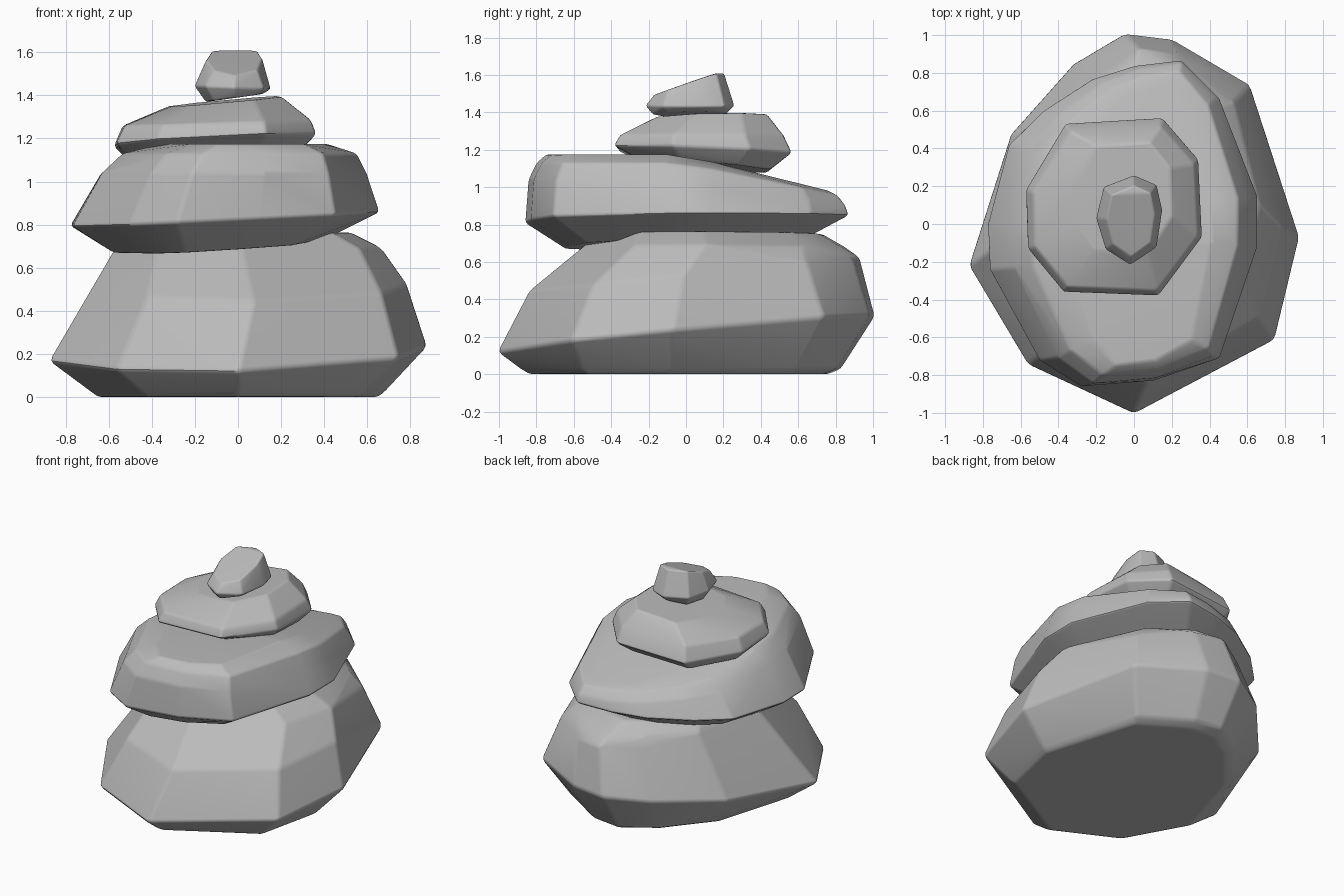
import bpy
import bmesh
import math

default_cube = bpy.data.objects.get("Cube")
if default_cube:
    bpy.data.objects.remove(default_cube, do_unlink=True)

# One grey for all the stones
stone_grey = bpy.data.materials.new("stone grey")
stone_grey.use_nodes = True
colour = (0.5, 0.5, 0.5, 1.0)
stone_grey.diffuse_color = colour
shader = next(n for n in stone_grey.node_tree.nodes if n.type == "BSDF_PRINCIPLED")
shader.inputs["Base Color"].default_value = colour
shader.inputs["Roughness"].default_value = 0.8


def layer(outline, height, scale=(1, 1), shift=(0, 0), tilt=(0, 0), cap=9):
    """Scaled copy of an outline on a tilted plane, cut off level at the cap."""
    points = []
    for px, py in outline:
        x = px * scale[0] + shift[0]
        y = py * scale[1] + shift[1]
        z = height + x * tilt[0] + y * tilt[1]
        points.append((x, y, min(z, cap)))
    return points


def make_stone(name, layers, edge_width):
    """Wrap the layers in a convex skin, then wear down its edges."""
    bm = bmesh.new()
    for points in layers:
        for point in points:
            bm.verts.new(point)
    hull = bmesh.ops.convex_hull(bm, input=bm.verts[:])
    unused = {g for g in hull["geom_interior"] + hull["geom_unused"]
              if isinstance(g, bmesh.types.BMVert)}
    bmesh.ops.delete(bm, geom=list(unused), context="VERTS")
    bmesh.ops.dissolve_limit(bm, angle_limit=math.radians(4),
                             verts=bm.verts[:], edges=bm.edges[:])
    bmesh.ops.recalc_face_normals(bm, faces=bm.faces[:])
    sharp = [e for e in bm.edges if e.calc_face_angle(0) > math.radians(18)]
    bmesh.ops.bevel(bm, geom=sharp, offset=edge_width, offset_type="OFFSET",
                    segments=2, profile=0.5, affect="EDGES", clamp_overlap=True)

    mesh = bpy.data.meshes.new(name)
    bm.to_mesh(mesh)
    bm.free()
    mesh.materials.append(stone_grey)
    stone = bpy.data.objects.new(name, mesh)
    bpy.context.collection.objects.link(stone)

    # Soft shading that still reads as broad worn facets
    bpy.ops.object.select_all(action="DESELECT")
    stone.select_set(True)
    bpy.context.view_layer.objects.active = stone
    bpy.ops.object.shade_smooth_by_angle(angle=math.radians(35))
    weighted = stone.modifiers.new("facet_shading", "WEIGHTED_NORMAL")
    weighted.keep_sharp = True


# Large base stone
base = [(-.05, 1), (.2, .97), (.61, .73), (.87, -.07), (.74, -.61),
        (0, -1), (-.56, -.74), (-.87, -.22), (-.65, .47), (-.32, .84)]
base_upper = [(-.05, 1), (.2, .96), (.56, .68), (.87, -.07), (.73, -.61),
              (0, -1), (-.6, -.78), (-.87, -.22), (-.66, .47), (-.33, .84)]
make_stone("base_stone", [
    layer(base, 0, scale=(.75, .8), shift=(0, -.04)),
    layer(base, .03, scale=(.79, .86), shift=(0, -.03)),
    layer(base, .215, scale=(1.01, 1.01), tilt=(.03, .095)),
    layer(base_upper, .53, scale=(.82, .885), shift=(.07, .045), tilt=(0, .1)),
    layer(base_upper, .68, scale=(.72, .7), shift=(.04, .15), tilt=(.02, 0)),
    layer(base_upper, .75, scale=(.6, .6), shift=(0, .13), tilt=(.03, 0), cap=.765),
], .02)

# Broad second stone, sloping down to the back
second = [(.25, .87), (0, .84), (-.22, .77), (-.48, .6), (-.66, .42),
          (-.77, 0), (-.76, -.24), (-.5, -.72), (-.28, -.86), (.1, -.83),
          (.45, -.71), (.65, -.12), (.65, .15), (.45, .67)]
make_stone("second_stone", [
    layer(second, .71, scale=(.69, .76), shift=(-.05, .01), tilt=(.06, .04)),
    layer(second, .83, scale=(1.01, 1), tilt=(.045, .01)),
    layer(second, 1.03, scale=(.87, .98), shift=(.03, 0), tilt=(0, -.15), cap=1.04),
    layer(second, 1.115, scale=(.77, .93), shift=(.05, 0), tilt=(.02, -.2), cap=1.13),
    layer(second, 1.16, scale=(.54, .87), shift=(.06, 0), tilt=(.02, -.24), cap=1.175),
], .015)

# Flat third stone
third = [(-.36, .53), (.15, .56), (.34, .34), (.36, -.07),
         (.13, -.38), (-.37, -.36), (-.56, -.13), (-.57, .18)]
make_stone("third_stone", [
    layer(third, 1.13, scale=(.85, .75), shift=(-.02, .03), tilt=(.05, -.09)),
    layer(third, 1.2, scale=(1.01, 1.01), tilt=(.05, -.04)),
    layer(third, 1.275, scale=(.94, .93), tilt=(.03, 0)),
    layer(third, 1.375, scale=(.56, .62), shift=(0, .085), tilt=(.09, .02), cap=1.4),
], .015)

# Small pebble on top
pebble = [(0, .25), (.12, .2), (.15, .07), (.12, -.12),
          (-.02, -.21), (-.15, -.13), (-.2, .03), (-.16, .19)]
make_stone("top_pebble", [
    layer(pebble, 1.39, scale=(.75, .85), tilt=(.14, 0)),
    layer(pebble, 1.435, scale=(1.01, 1.04), tilt=(-.04, 0)),
    layer(pebble, 1.555, scale=(.74, .82), tilt=(0, .36), cap=1.608),
], .01)
